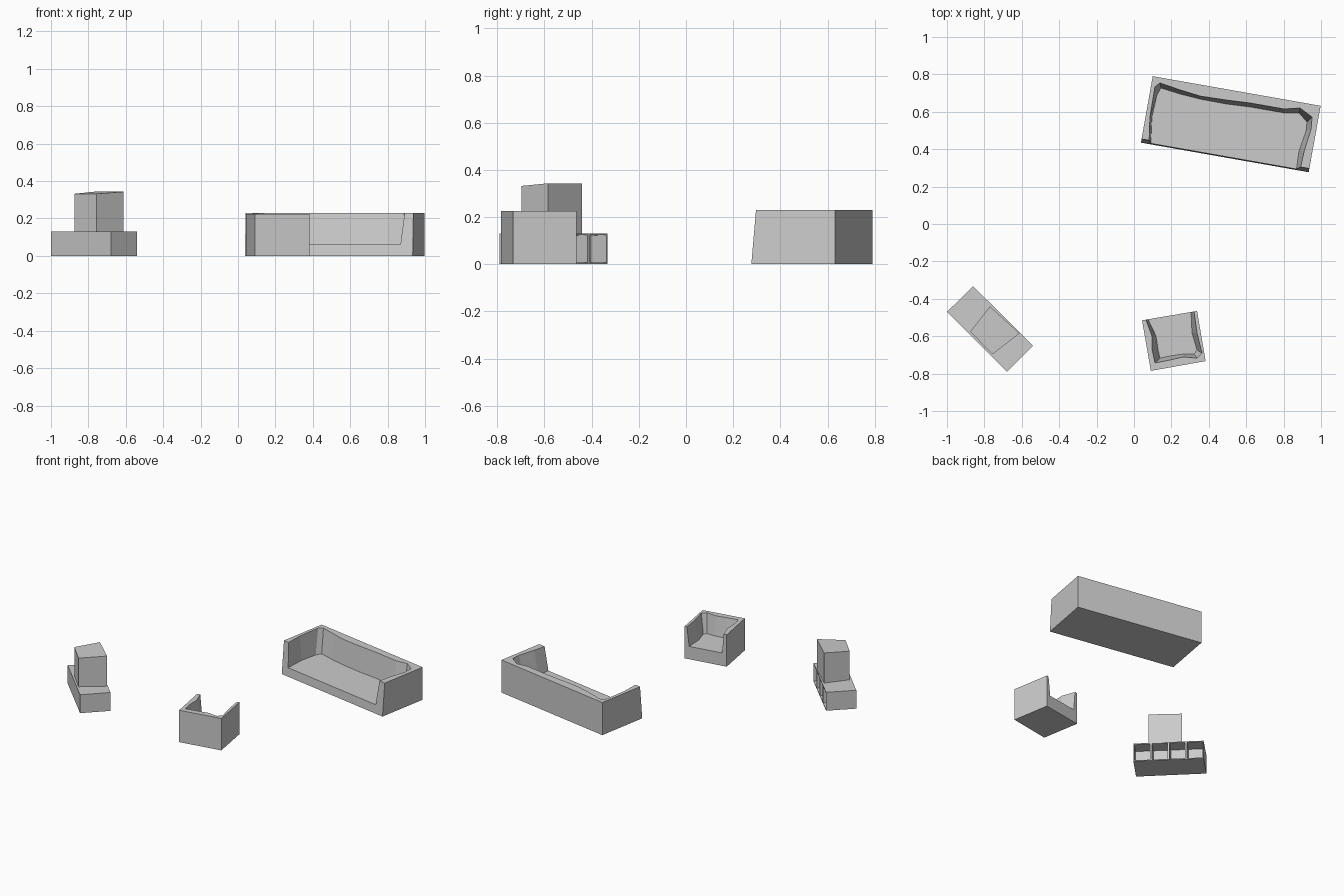
import bpy, bmesh
from mathutils import Vector

if "Cube" in bpy.data.objects:
    bpy.data.objects.remove(bpy.data.objects["Cube"])


def finish(name, bm):
    bmesh.ops.recalc_face_normals(bm, faces=bm.faces[:])
    mesh = bpy.data.meshes.new(name)
    bm.to_mesh(mesh)
    bm.free()
    obj = bpy.data.objects.new(name, mesh)
    bpy.context.collection.objects.link(obj)
    return obj


def seat_shell(name, f0, f1, b1, b0, height, seat, tilt, rim_t, floor_t, rim, floor):
    """Block with open front edge f0-f1, hollowed down to a seat with sloping walls."""
    bm = bmesh.new()
    f0, f1, b1, b0 = (Vector(p) for p in (f0, f1, b1, b0))
    lean = (b0 - f0).normalized() * tilt

    def vert(p, z):
        return bm.verts.new((p[0], p[1], z))

    def front(t, z):
        return vert(f0.lerp(f1, t) + lean * (z / height), z)

    low = [front(0, 0), front(1, 0), vert(b1, 0), vert(b0, 0)]
    top = [front(0, height), front(1, height), vert(b1, height), vert(b0, height)]
    r = [front(rim_t[0], height)] + [vert(p, height) for p in rim] + [front(rim_t[1], height)]
    f = [front(floor_t[0], seat)] + [vert(p, seat) for p in floor] + [front(floor_t[1], seat)]

    bm.faces.new(low)
    for i in (1, 2, 3):
        j = (i + 1) % 4
        bm.faces.new((low[i], low[j], top[j], top[i]))
    bm.faces.new([low[0], low[1], top[1], r[-1], f[-1], f[0], r[0], top[0]])
    bm.faces.new([top[0]] + r + top[1:])
    bm.faces.new(f)
    for i in range(len(r) - 1):
        bm.faces.new((r[i], r[i + 1], f[i + 1], f[i]))
    return finish(name, bm)


# Sofa with wavy back and arms
seat_shell(
    "sofa", (0.037, 0.435), (0.934, 0.277), (0.998, 0.632), (0.10, 0.79),
    0.23, 0.06, 0.02, (0.045, 0.948), (0.058, 0.926),
    [(.085, .57), (.112, .733), (.139, .754), (.246, .717), (.353, .684), (.492, .663),
     (.62, .647), (.802, .615), (.888, .62), (.952, .572), (.947, .508), (.91, .39)],
    [(.096, .572), (.123, .69), (.144, .727), (.246, .695), (.353, .668), (.492, .642),
     (.62, .626), (.802, .594), (.882, .594), (.925, .545), (.92, .497), (.882, .39)])

# Armchair facing the sofa
seat_shell(
    "armchair", (0.043, -0.515), (0.337, -0.465), (0.383, -0.733), (0.09, -0.785),
    0.225, 0.09, 0.0, (0.07, 0.945), (0.11, 0.89),
    [(.096, -.599), (.096, -.668), (.112, -.743), (.193, -.727),
     (.262, -.711), (.337, -.717), (.364, -.69), (.337, -.583)],
    [(.118, -.599), (.128, -.668), (.139, -.717), (.193, -.706),
     (.262, -.695), (.321, -.695), (.337, -.674), (.31, -.583)])

# Low cabinet with four open cubbies on its inner side
bm = bmesh.new()
n, e, s, w = (Vector(p) for p in ((-.86, -.333), (-.54, -.65), (-.68, -.79), (-1, -.47)))
rows = []
for z in (0, 0.13):
    pts = [n.lerp(e, i / 4) for i in range(5)] + [s, w]
    rows.append([bm.verts.new((p.x, p.y, z)) for p in pts])
lo, hi = rows
sides = [bm.faces.new((lo[i], lo[(i + 1) % 7], hi[(i + 1) % 7], hi[i])) for i in range(7)]
bm.faces.new(lo)
bm.faces.new(hi)
bmesh.ops.recalc_face_normals(bm, faces=bm.faces[:])
bmesh.ops.inset_individual(bm, faces=sides[:4], thickness=0.009, depth=0)
bmesh.ops.inset_individual(bm, faces=sides[:4], thickness=0.002, depth=-0.09)
finish("cabinet", bm)

# Box on the cabinet with a slightly sloping top
bm = bmesh.new()
plan = [(-.77, -.44, .343), (-.612, -.585, .343), (-.757, -.697, .332), (-.875, -.575, .332)]
lo = [bm.verts.new((x, y, 0.13)) for x, y, z in plan]
hi = [bm.verts.new(p) for p in plan]
bm.faces.new(lo)
bm.faces.new(hi)
for i in range(4):
    j = (i + 1) % 4
    bm.faces.new((lo[i], lo[j], hi[j], hi[i]))
finish("upper_box", bm)
